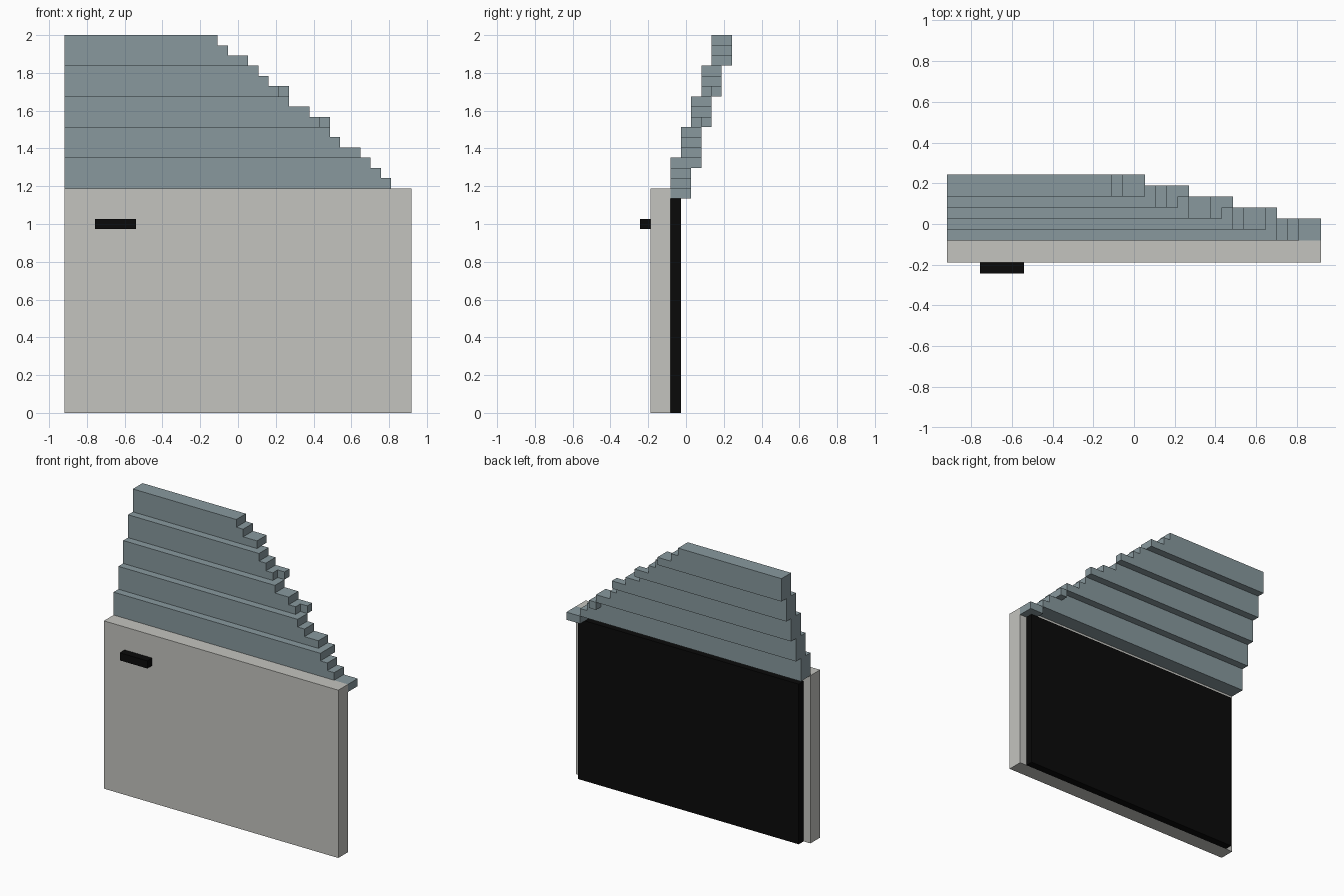
import bpy, bmesh

if "Cube" in bpy.data.objects:
    bpy.data.objects.remove(bpy.data.objects["Cube"])

U = 2 / 37  # one block of the model's grid


def srgb(hexcode):
    vals = [int(hexcode[i:i + 2], 16) / 255 for i in (0, 2, 4)]
    return [v / 12.92 if v <= 0.04045 else ((v + 0.055) / 1.055) ** 2.4 for v in vals] + [1]


def material(name, hexcode):
    m = bpy.data.materials.new(name)
    m.diffuse_color = srgb(hexcode)
    m.use_nodes = True
    m.node_tree.nodes["Principled BSDF"].inputs["Base Color"].default_value = m.diffuse_color
    return m


panel_grey = material("panel_grey", "C4C4BF")
glass_blue = material("glass_blue_grey", "88999E")
trim_black = material("trim_black", "0A0A0A")


def extrude_profile(name, profile, y0, y1, mat):
    """Extrude an (x, z) outline in grid units from y0 to y1."""
    bm = bmesh.new()
    pos = lambda x, y, z: ((x - 17) * U, (y - 4.5) * U, z * U)
    face = bm.faces.new([bm.verts.new(pos(x, y0, z)) for x, z in profile])
    res = bmesh.ops.extrude_face_region(bm, geom=[face])
    new_verts = [g for g in res["geom"] if isinstance(g, bmesh.types.BMVert)]
    bmesh.ops.translate(bm, verts=new_verts, vec=(0, (y1 - y0) * U, 0))
    bmesh.ops.recalc_face_normals(bm, faces=bm.faces[:])
    mesh = bpy.data.meshes.new(name)
    bm.to_mesh(mesh)
    bm.free()
    mesh.materials.append(mat)
    obj = bpy.data.objects.new(name, mesh)
    bpy.context.collection.objects.link(obj)
    return obj


def box(name, x, y, z, mat):
    outline = [(x[0], z[0]), (x[1], z[0]), (x[1], z[1]), (x[0], z[1])]
    return extrude_profile(name, outline, y[0], y[1], mat)


# Door panel, inner lining and handle
box("door_panel", (0, 34), (1, 3), (0, 22), panel_grey)
box("inner_lining", (1, 33), (3, 4), (0, 21), trim_black)
box("door_handle", (3, 7), (0, 1), (18, 19), trim_black)

# Window: five leaning bands, each three rows with a stepped front edge
band_ends = [(32, 31, 30), (29, 27, 26), (25, 24, 22), (21, 20, 19), (18, 16, 15)]
for b, ends in enumerate(band_ends):
    z = 22 + 3 * b
    outline = [(0, z)]
    for row, end in enumerate(ends):
        outline += [(end, z + row), (end, z + row + 1)]
    outline.append((0, z + 3))
    extrude_profile(f"window_band_{b + 1}", outline, 3 + b, 5 + b, glass_blue)

# Single blocks along the sloping window edge
box("window_edge_foot", (32, 34), (3, 5), (21, 22), glass_blue)
for n, (x, y, z) in enumerate([(29, 5, 24), (25, 6, 28), (21, 7, 31)]):
    box(f"window_edge_block_{n + 1}", (x, x + 1), (y, y + 1), (z, z + 1), glass_blue)
